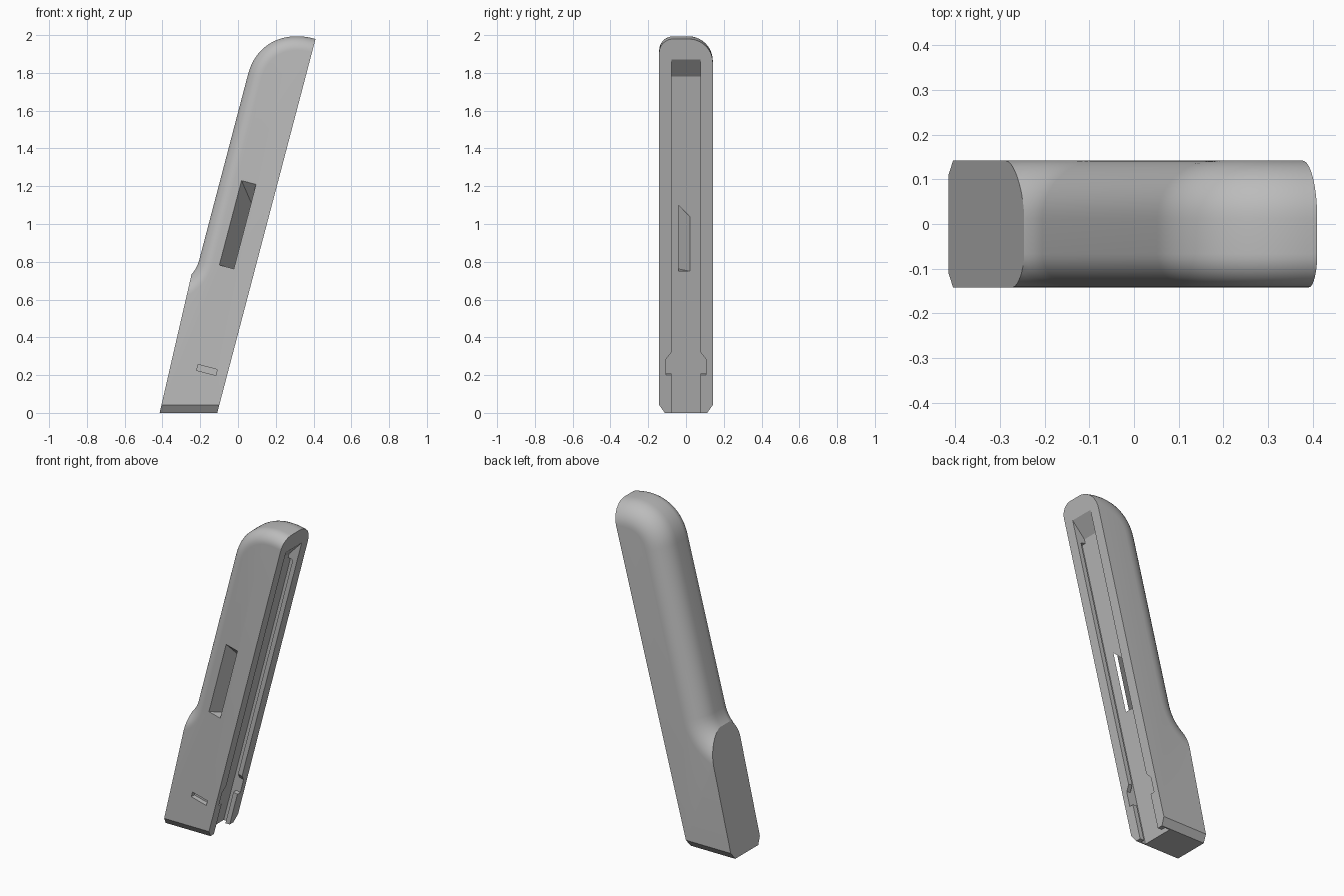
import bpy, bmesh, math
from mathutils import Vector

if "Cube" in bpy.data.objects:
    bpy.data.objects.remove(bpy.data.objects["Cube"])

TILT = math.radians(14.73)
SN, CS = math.sin(TILT), math.cos(TILT)
HALF = 0.142          # half width
DEPTH = 0.298         # front face to rounded back


def place(s, d, y):
    """s runs up the leaning front face, d goes inward from it."""
    return Vector((-0.11 + SN * s - CS * d, y, CS * s + SN * d))


def loft(name, rings):
    """Closed solid through equal rings of (s, d, y) points."""
    bm = bmesh.new()
    rows = [[bm.verts.new(place(*p)) for p in ring] for ring in rings]
    n = len(rows[0])
    for a, b in zip(rows, rows[1:]):
        for i in range(n):
            j = (i + 1) % n
            bm.faces.new((a[i], a[j], b[j], b[i]))
    bm.faces.new(rows[0][::-1])
    bm.faces.new(rows[-1])
    bmesh.ops.recalc_face_normals(bm, faces=bm.faces[:])
    me = bpy.data.meshes.new(name)
    bm.to_mesh(me)
    bm.free()
    ob = bpy.data.objects.new(name, me)
    bpy.context.collection.objects.link(ob)
    return ob


# Back outline with its outward normals: flare, straight back, domed top
path = []
FLARE = 0.2
for i in range(13):
    t = math.radians(90 - 90 * i / 12)
    path.append((0.76 - FLARE * math.sin(t), DEPTH + FLARE * (1 - math.cos(t)),
                 math.sin(t), math.cos(t)))
RISE, START, POW = 0.277, 1.77, 2 / 2.2
for i in range(25):
    t = math.pi / 2 * i / 24
    c, s = max(math.cos(t), 0), math.sin(t)
    if i == 24:
        c = 0
    ns, nd = s ** (2 - POW) / RISE, c ** (2 - POW) / DEPTH
    k = math.hypot(ns, nd)
    path.append((START + RISE * s ** POW, DEPTH * c ** POW, ns / k, nd / k))


def outline(y, inset):
    ring = [(-0.3, 0, y), (-0.3, 0.6, y), (0.56 - inset, 0.6, y)]
    return ring + [(s - ns * inset, max(d - nd * inset, 0), y) for s, d, ns, nd in path]


# Body: outlines stacked across the width, with unequal rounded back edges
R_NEAR, R_FAR, STEPS = 0.075, 0.13, 10
layers = []
for i in range(STEPS + 1):
    a = math.pi / 2 * i / STEPS
    layers.append(outline(-HALF + R_NEAR * (1 - math.cos(a)), R_NEAR * (1 - math.sin(a))))
for i in range(STEPS, -1, -1):
    a = math.pi / 2 * i / STEPS
    layers.append(outline(HALF - R_FAR * (1 - math.cos(a)), R_FAR * (1 - math.sin(a))))
body = loft("grip_body", layers)

# Flat lower back, level base and chamfered base edges
bm = bmesh.new()
bm.from_mesh(body.data)
for co, no in [((-0.415, 0, 0), (-0.733, 0, 0.169)),
               ((0, 0, 0), (0, 0, -1)),
               ((0, HALF, 0.042), (0, 0.042, -0.03)),
               ((0, -HALF, 0.042), (0, -0.042, -0.03))]:
    bmesh.ops.bisect_plane(bm, geom=bm.verts[:] + bm.edges[:] + bm.faces[:], dist=1e-6,
                           plane_co=co, plane_no=Vector(no).normalized(), clear_outer=True)
    bmesh.ops.holes_fill(bm, edges=[e for e in bm.edges if e.is_boundary], sides=0)
bmesh.ops.recalc_face_normals(bm, faces=bm.faces[:])
bm.to_mesh(body.data)
bm.free()


def across(name, profile, y0, y1):
    return loft(name, [[(s, d, y) for s, d in profile] for y in (y0, y1)])


FLOOR = 0.06
cutters = [
    # front channel with a sloping upper end
    across("channel_cutter", [(-0.3, -0.05), (-0.3, FLOOR), (1.825, FLOOR), (2.025, -0.05)],
           -0.078, 0.076),
    # rail grooves under the lips
    across("rail_cutter", [(-0.3, 0.028), (-0.3, FLOOR), (1.8, FLOOR), (1.8, 0.028)],
           -0.105, 0.105),
    # wider entry notch through the lips
    loft("notch_cutter", [[(s, d, y) for s, y in
                           [(0.207, -0.105), (0.295, -0.105), (0.331, -0.077),
                            (0.331, 0.077), (0.295, 0.105), (0.207, 0.105)]]
                          for d in (-0.05, 0.045)]),
    # small side recess
    across("recess_cutter", [(0.19, 0.058), (0.19, 0.163), (0.222, 0.163), (0.222, 0.058)],
           -0.3, -HALF + 0.03),
]
# slanted side window running into the channel
WINDOW = [(-0.2, 0.137), (-0.2, 0.234), (0.058, 0.03), (0.022, 0.03)]
cutters.append(loft("window_cutter", [[(0.76, d, y) for y, d in WINDOW],
                                      [(1.08 - y, d, y) for y, d in WINDOW]]))

bpy.context.view_layer.objects.active = body
body.select_set(True)
for cutter in cutters:
    cutter.hide_render = True
    mod = body.modifiers.new(cutter.name, 'BOOLEAN')
    mod.operation, mod.solver, mod.object = 'DIFFERENCE', 'EXACT', cutter
    bpy.ops.object.modifier_apply(modifier=mod.name)
    bpy.data.objects.remove(cutter)

grey = bpy.data.materials.new("plain_grey")
grey.diffuse_color = (0.5, 0.5, 0.5, 1)
grey.use_nodes = True
grey.node_tree.nodes["Principled BSDF"].inputs["Base Color"].default_value = grey.diffuse_color
body.data.materials.clear()
body.data.materials.append(grey)
bpy.ops.object.shade_smooth_by_angle(angle=math.radians(25))
